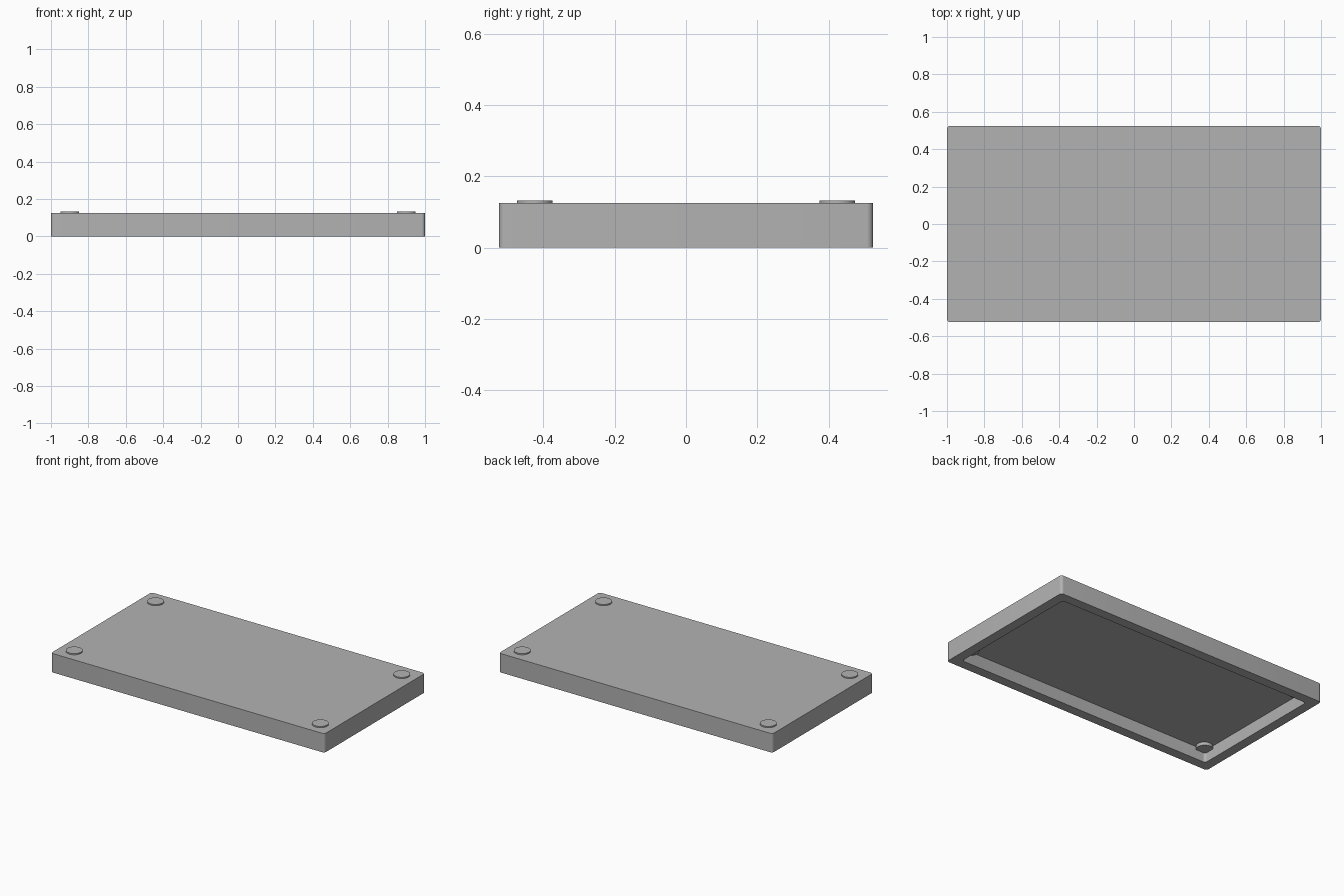
import bpy, bmesh, math

cube = bpy.data.objects.get("Cube")
if cube:
    bpy.data.objects.remove(cube, do_unlink=True)

GREY = (0.45, 0.45, 0.45, 1)
mat = bpy.data.materials.new("plain grey")
mat.use_nodes = True
mat.diffuse_color = GREY
mat.node_tree.nodes["Principled BSDF"].inputs["Base Color"].default_value = GREY

HALF_X, HALF_Y, HEIGHT = 1.0, 0.525, 0.125
WALL, CEILING, CORNER = 0.064, 0.083, 0.018


def finish(obj):
    obj.data.materials.append(mat)
    bpy.ops.object.select_all(action="DESELECT")
    obj.select_set(True)
    bpy.context.view_layer.objects.active = obj
    bpy.ops.object.shade_smooth_by_angle(angle=math.radians(35))


def rounded_loop(bm, inset, z, steps=6):
    """Ring of vertices around a rectangle with rounded corners."""
    ring = []
    for quarter, (sx, sy) in enumerate([(1, 1), (-1, 1), (-1, -1), (1, -1)]):
        cx = sx * (HALF_X - inset - CORNER)
        cy = sy * (HALF_Y - inset - CORNER)
        for i in range(steps + 1):
            a = math.pi / 2 * (quarter + i / steps)
            ring.append(bm.verts.new((cx + CORNER * math.cos(a), cy + CORNER * math.sin(a), z)))
    return ring


# Hollow lid: closed top, outer walls, bottom rim, inner walls and ceiling
bm = bmesh.new()
loops = [rounded_loop(bm, inset, z) for inset, z in
         [(0, HEIGHT), (0, 0), (WALL, 0), (WALL, CEILING)]]
for a, b in zip(loops, loops[1:]):
    for i in range(len(a)):
        j = (i + 1) % len(a)
        bm.faces.new((a[i], a[j], b[j], b[i]))
bm.faces.new(loops[0])
bm.faces.new(loops[-1])
bmesh.ops.recalc_face_normals(bm, faces=bm.faces)
mesh = bpy.data.meshes.new("hollow_lid")
bm.to_mesh(mesh)
bm.free()
lid = bpy.data.objects.new("hollow_lid", mesh)
bpy.context.collection.objects.link(lid)
finish(lid)


def peg(name, x, y, radius, bottom, top):
    bpy.ops.mesh.primitive_cylinder_add(vertices=48, radius=radius, depth=top - bottom,
                                        location=(x, y, (bottom + top) / 2))
    bpy.context.object.name = name
    finish(bpy.context.object)


# Round pegs through the four corners
for side, sx in (("left", 1), ("right", -1)):
    for end, sy in (("front", -1), ("back", 1)):
        peg(f"{end}_{side}_peg", sx * 0.9, sy * 0.425, 0.05, 0.062, 0.133)

# Small round boss inside the back wall
peg("inner_back_boss", 0.02, 0.425, 0.05, 0.062, 0.1)
